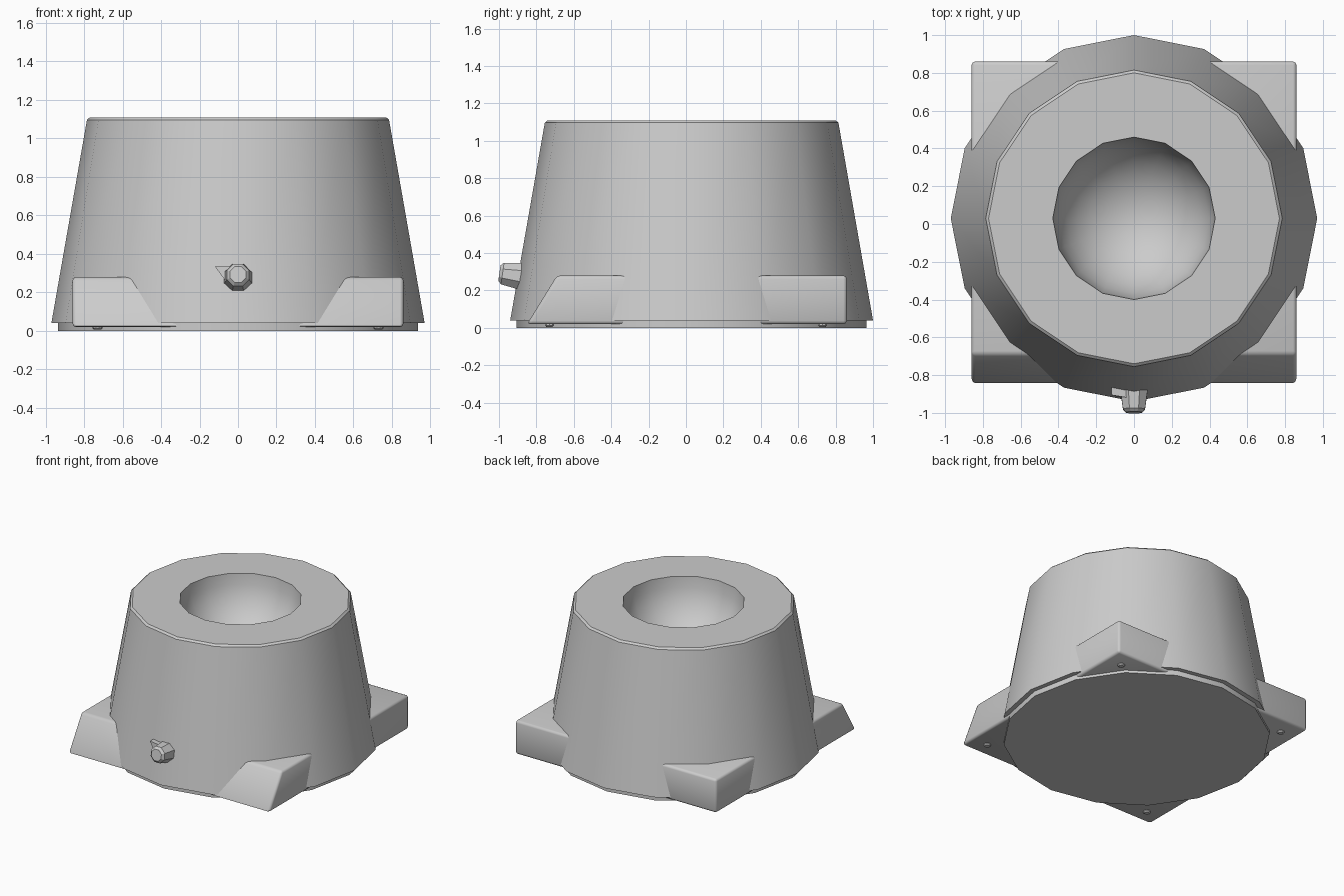
import bpy, bmesh
from math import sin, cos, pi, radians
from mathutils import Matrix

if "Cube" in bpy.data.objects:
    bpy.data.objects.remove(bpy.data.objects["Cube"])

def finish(bm, name, angle=30):
    bmesh.ops.remove_doubles(bm, verts=bm.verts, dist=1e-5)
    bmesh.ops.recalc_face_normals(bm, faces=bm.faces)
    mesh = bpy.data.meshes.new(name)
    bm.to_mesh(mesh)
    bm.free()
    ob = bpy.data.objects.new(name, mesh)
    bpy.context.collection.objects.link(ob)
    bpy.ops.object.select_all(action='DESELECT')
    bpy.context.view_layer.objects.active = ob
    ob.select_set(True)
    bpy.ops.object.shade_smooth_by_angle(angle=radians(angle))
    return ob

def lathe(name, profile, n, matrix, angle=30):
    """Spin an (r, z) profile that starts and ends on the axis."""
    bm = bmesh.new()
    rings = []
    for r, z in profile:
        if r < 1e-6:
            rings.append([bm.verts.new((0, 0, z))] * n)
        else:
            rings.append([bm.verts.new((r * cos(2 * pi * i / n), r * sin(2 * pi * i / n), z))
                          for i in range(n)])
    for a, b in zip(rings, rings[1:]):
        for i in range(n):
            j = (i + 1) % n
            bm.faces.new(list(dict.fromkeys((a[i], a[j], b[j], b[i]))))
    bm.transform(matrix)
    return finish(bm, name, angle)

# Tapered 16-sided body with recessed base and hollow bowl
TOP, BOWL = 1.11, 0.43
profile = [(0, 0), (0.935, 0), (0.935, 0.04), (0.97, 0.04), (0.785, 1.097), (0.77, TOP)]
profile += [(BOWL * cos(k * pi / 16), TOP - BOWL * sin(k * pi / 16)) for k in range(8)]
profile.append((0, TOP - BOWL))
lathe("tapered_body", profile, 16, Matrix.Translation((0, 0.03, 0)))

# Corner block through the body, front face sloped
bm = bmesh.new()
side = [(-0.85, 0.02), (0.86, 0.02), (0.86, 0.28), (-0.69, 0.28)]
left, right = [[bm.verts.new((x, y, z)) for y, z in side] for x in (-0.86, 0.86)]
bm.faces.new(left)
bm.faces.new(right)
for i in range(4):
    j = (i + 1) % 4
    bm.faces.new((left[i], left[j], right[j], right[i]))
bmesh.ops.bevel(bm, geom=bm.edges[:], offset=0.018, segments=2, profile=0.5, affect='EDGES')
finish(bm, "corner_feet_block", 50)

# Small studs under the four corners
for sx in (-1, 1):
    for sy in (-1, 1):
        lathe("foot_stud", [(0, 0.03), (0.026, 0.03), (0.026, 0.014), (0.018, 0.006), (0, 0.006)], 10,
              Matrix.Translation((sx * 0.73, sy * 0.73, 0)))

# Octagonal knob, tilted to follow the wall
tilt = Matrix.Translation((0, -0.87, 0.275)) @ Matrix.Rotation(radians(82), 4, 'X') \
    @ Matrix.Rotation(pi / 8, 4, 'Z')
lathe("knob", [(0, 0), (0.08, 0), (0.063, 0.112), (0.045, 0.129), (0, 0.129)], 8, tilt)

# Pointer fin beside the knob
bm = bmesh.new()
outline = [(-0.12, 0.335), (-0.03, 0.335), (-0.03, 0.26), (-0.065, 0.26)]
back = [bm.verts.new((x, -0.85, z)) for x, z in outline]
front = [bm.verts.new((x, -0.905 if i == 0 else -0.92, z)) for i, (x, z) in enumerate(outline)]
bm.faces.new(back)
bm.faces.new(front)
for i in range(4):
    j = (i + 1) % 4
    bm.faces.new((back[i], back[j], front[j], front[i]))
finish(bm, "knob_pointer")
